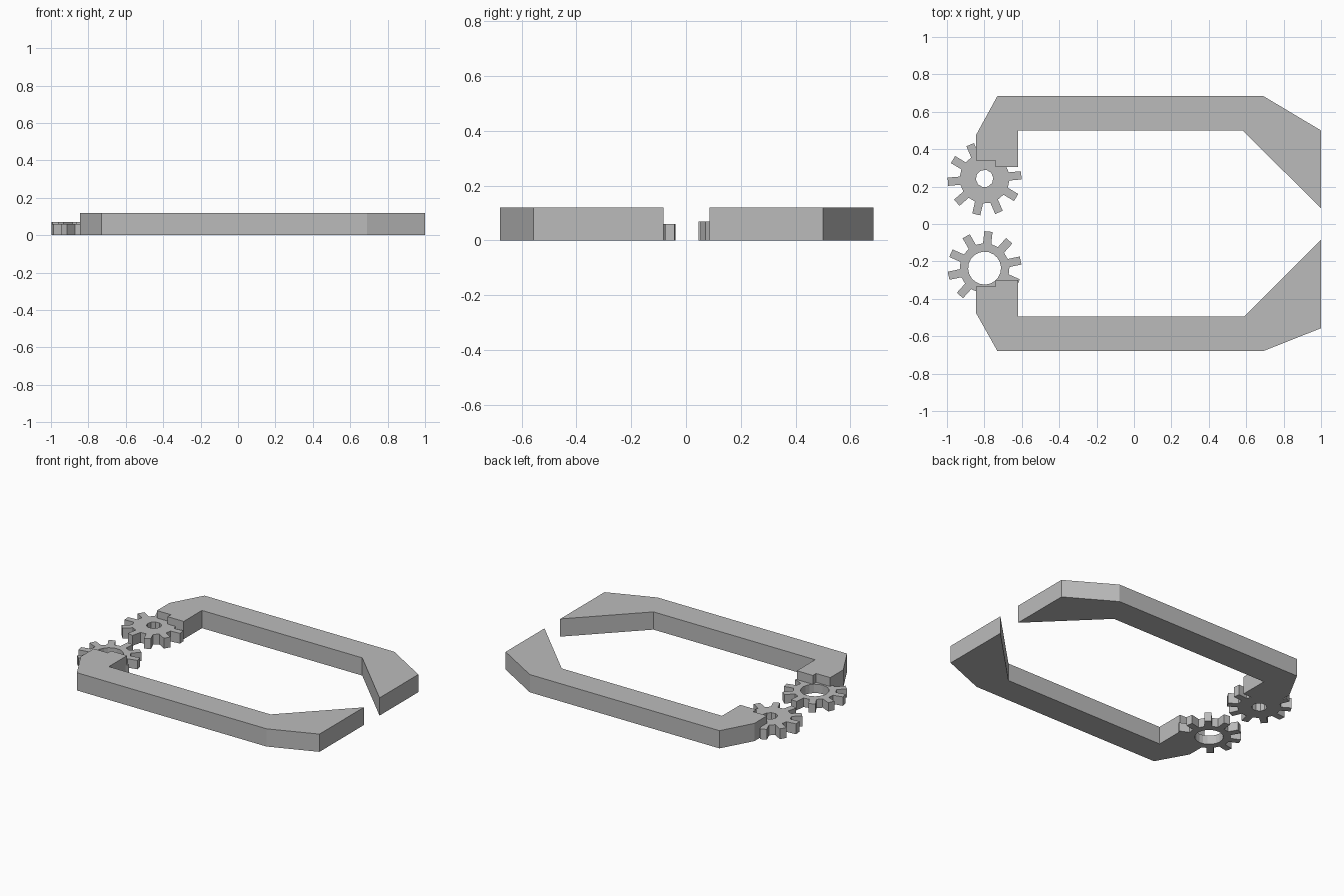
import bpy
import bmesh
from math import asin, cos, sin, radians, pi

cube = bpy.data.objects.get("Cube")
if cube:
    bpy.data.objects.remove(cube)

# One plain grey for everything
grey = bpy.data.materials.new("plain grey")
grey.use_nodes = True
colour = (0.5, 0.5, 0.5, 1)
grey.diffuse_color = colour
grey.node_tree.nodes["Principled BSDF"].inputs["Base Color"].default_value = colour


def finish(name, bm, height):
    """Raise a flat shape to a solid standing on the ground."""
    bmesh.ops.remove_doubles(bm, verts=bm.verts, dist=0.0005)
    raised = bmesh.ops.extrude_face_region(bm, geom=bm.faces[:], use_keep_orig=True)
    for item in raised["geom"]:
        if isinstance(item, bmesh.types.BMVert):
            item.co.z += height
    bmesh.ops.recalc_face_normals(bm, faces=bm.faces)
    mesh = bpy.data.meshes.new(name)
    bm.to_mesh(mesh)
    bm.free()
    mesh.materials.append(grey)
    obj = bpy.data.objects.new(name, mesh)
    bpy.context.collection.objects.link(obj)
    return obj


def arm(name, side, outer, inner, shoulder, claw_start, tip, pad):
    """Bent arm with a stepped gear mount and a pointed claw."""
    outline = [(-0.845, pad + 0.035), (-0.845, 0.475), (-0.73, outer),
               (0.69, outer), (1, shoulder), (1, tip), (claw_start, inner),
               (-0.62, inner), (-0.62, pad), (-0.74, pad), (-0.74, pad + 0.035)]
    bm = bmesh.new()
    bm.faces.new([bm.verts.new((x, side * y, 0)) for x, y in outline])
    return finish(name, bm, 0.12)


def gear(name, centre, hole, hole_per_tooth, turn, height):
    """Ten straight-sided teeth around a ring."""
    teeth, root, tip, half = 10, 0.133, 0.198, 0.022
    bm = bmesh.new()

    def point(radius, angle):
        return bm.verts.new((centre[0] + radius * cos(angle),
                             centre[1] + radius * sin(angle), 0))

    spread = pi / teeth / 2 if hole_per_tooth == 2 else 0
    sectors = []
    for i in range(teeth):
        a = radians(turn) + 2 * pi * i / teeth
        r, t = asin(half / root), asin(half / tip)
        b0 = point(hole, a - spread)
        b1 = point(hole, a + spread) if spread else b0
        r0, r1 = point(root, a - r), point(root, a + r)
        t0, t1 = point(tip, a - t), point(tip, a + t)
        bm.faces.new((r0, t0, t1, r1))
        bm.faces.new((b0, r0, r1, b1) if spread else (b0, r0, r1))
        sectors.append((b0, r0, r1, b1))
    # Ring between neighbouring teeth
    for i, (_, _, r1, b1) in enumerate(sectors):
        b0, r0, _, _ = sectors[(i + 1) % teeth]
        bm.faces.new((b1, r1, r0, b0))
    return finish(name, bm, height)


# Back and front gripper arms
arm("back_arm", 1, 0.685, 0.5, 0.5, 0.58, 0.085, 0.305)
arm("front_arm", -1, 0.68, 0.495, 0.557, 0.59, 0.083, 0.3)

# Meshing drive gears
gear("back_gear", (-0.799, 0.243), 0.047, 1, 5, 0.07)
gear("front_gear", (-0.799, -0.236), 0.088, 2, 12, 0.06)
